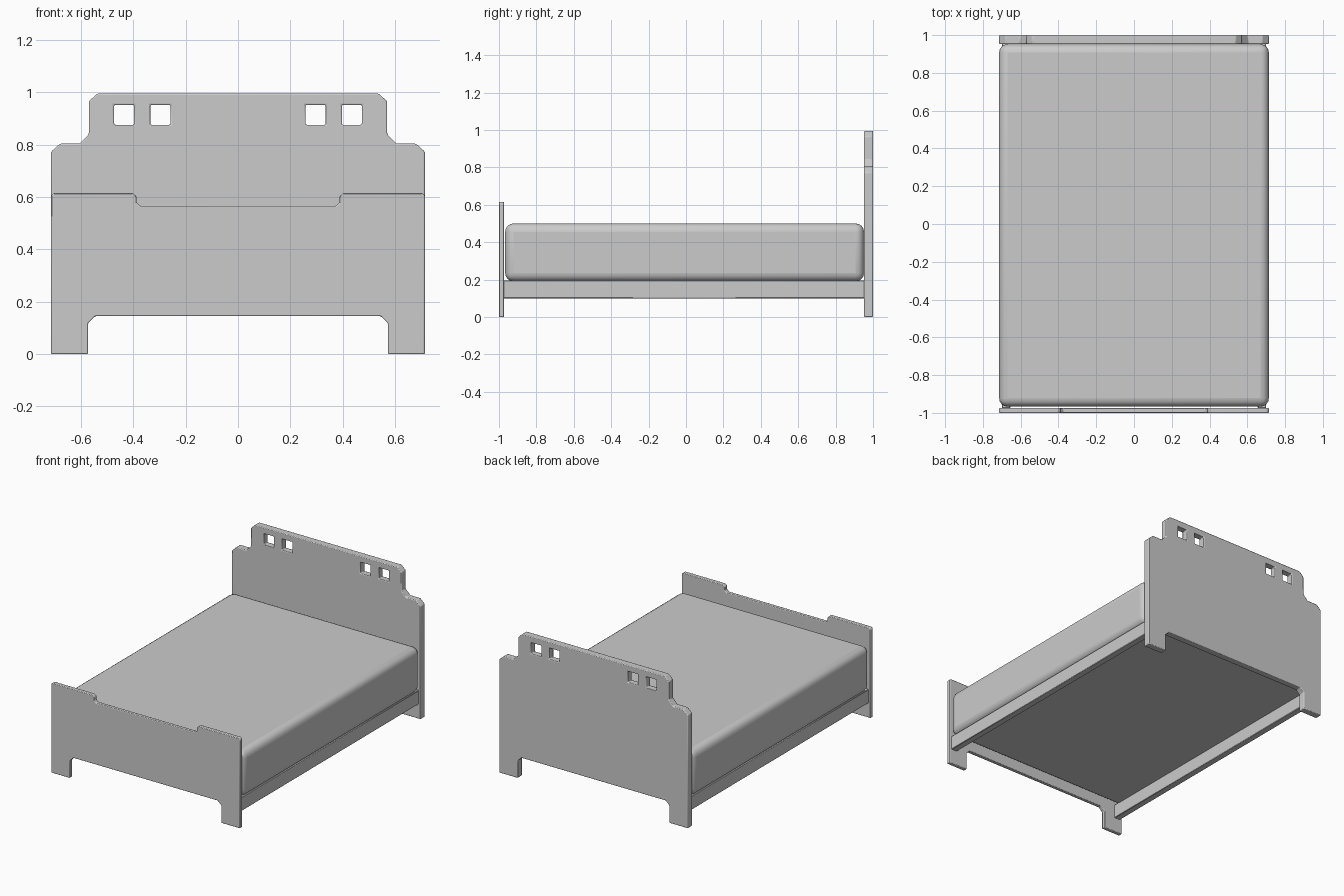
import bpy, bmesh

if "Cube" in bpy.data.objects:
    bpy.data.objects.remove(bpy.data.objects["Cube"])


def finish(ob, bevel, segments=2):
    """Round the hard edges and smooth-shade an object."""
    mod = ob.modifiers.new("rounding", 'BEVEL')
    mod.width = bevel
    mod.segments = segments
    mod.limit_method = 'ANGLE'
    mod.angle_limit = 0.6
    bpy.ops.object.select_all(action='DESELECT')
    ob.select_set(True)
    bpy.context.view_layer.objects.active = ob
    bpy.ops.object.shade_smooth_by_angle()


def box(name, lo, hi, bevel, segments=2):
    me = bpy.data.meshes.new(name)
    bm = bmesh.new()
    bmesh.ops.create_cube(bm, size=1)
    for v in bm.verts:
        v.co = [(a + b) / 2 + c * (b - a) for a, b, c in zip(lo, hi, v.co)]
    bm.to_mesh(me)
    bm.free()
    ob = bpy.data.objects.new(name, me)
    bpy.context.collection.objects.link(ob)
    finish(ob, bevel, segments)
    return ob


def board(name, half, y0, y1, bevel, holes=()):
    """Panel from a mirrored half outline (x, z), with openings cut through."""
    outline = half + [(-x, z) for x, z in reversed(half)]
    cu = bpy.data.curves.new(name, 'CURVE')
    cu.dimensions = '2D'
    cu.fill_mode = 'BOTH'
    cu.extrude = (y1 - y0) / 2
    for loop in [outline, *holes]:
        sp = cu.splines.new('POLY')
        sp.points.add(len(loop) - 1)
        for p, (x, z) in zip(sp.points, loop):
            p.co = (x, z, 0, 1)
        sp.use_cyclic_u = True
    temp = bpy.data.objects.new(name + "_outline", cu)
    bpy.context.collection.objects.link(temp)
    me = bpy.data.meshes.new_from_object(
        temp.evaluated_get(bpy.context.evaluated_depsgraph_get()))
    bpy.data.objects.remove(temp)
    bm = bmesh.new()
    bm.from_mesh(me)
    bmesh.ops.remove_doubles(bm, verts=bm.verts, dist=0.0005)
    for v in bm.verts:
        x, z, d = v.co
        v.co = (x, (y0 + y1) / 2 - d, z)
    bmesh.ops.recalc_face_normals(bm, faces=bm.faces)
    bm.to_mesh(me)
    bm.free()
    me.name = name
    ob = bpy.data.objects.new(name, me)
    bpy.context.collection.objects.link(ob)
    finish(ob, bevel)
    return ob


# Shared lower half outline: arch between the legs
legs = [(0.545, 0.145), (0.573, 0.118), (0.573, 0), (0.714, 0)]

# Headboard with stepped shoulders and four square openings
holes = [[(s * a, 0.876), (s * b, 0.876), (s * b, 0.952), (s * a, 0.952)]
         for s in (-1, 1) for a, b in ((0.258, 0.335), (0.397, 0.473))]
board("headboard", legs + [(0.714, 0.773), (0.68, 0.804), (0.604, 0.804),
      (0.57, 0.84), (0.57, 0.965), (0.538, 0.995)], 0.952, 1.0, 0.005, holes)

# Footboard with a shallow dip in the top edge
board("footboard", legs + [(0.714, 0.605), (0.704, 0.615), (0.402, 0.615),
      (0.388, 0.603), (0.388, 0.58), (0.374, 0.566)], -1.0, -0.973, 0.004)

# Mattress
box("mattress", (-0.714, -0.967, 0.19), (0.714, 0.952, 0.5), 0.045, 4)

# Side rails
for side, s in (("left", -1), ("right", 1)):
    x0, x1 = sorted((s * 0.655, s * 0.7))
    box(side + "_rail", (x0, -0.975, 0.1), (x1, 0.955, 0.195), 0.003, 1)
